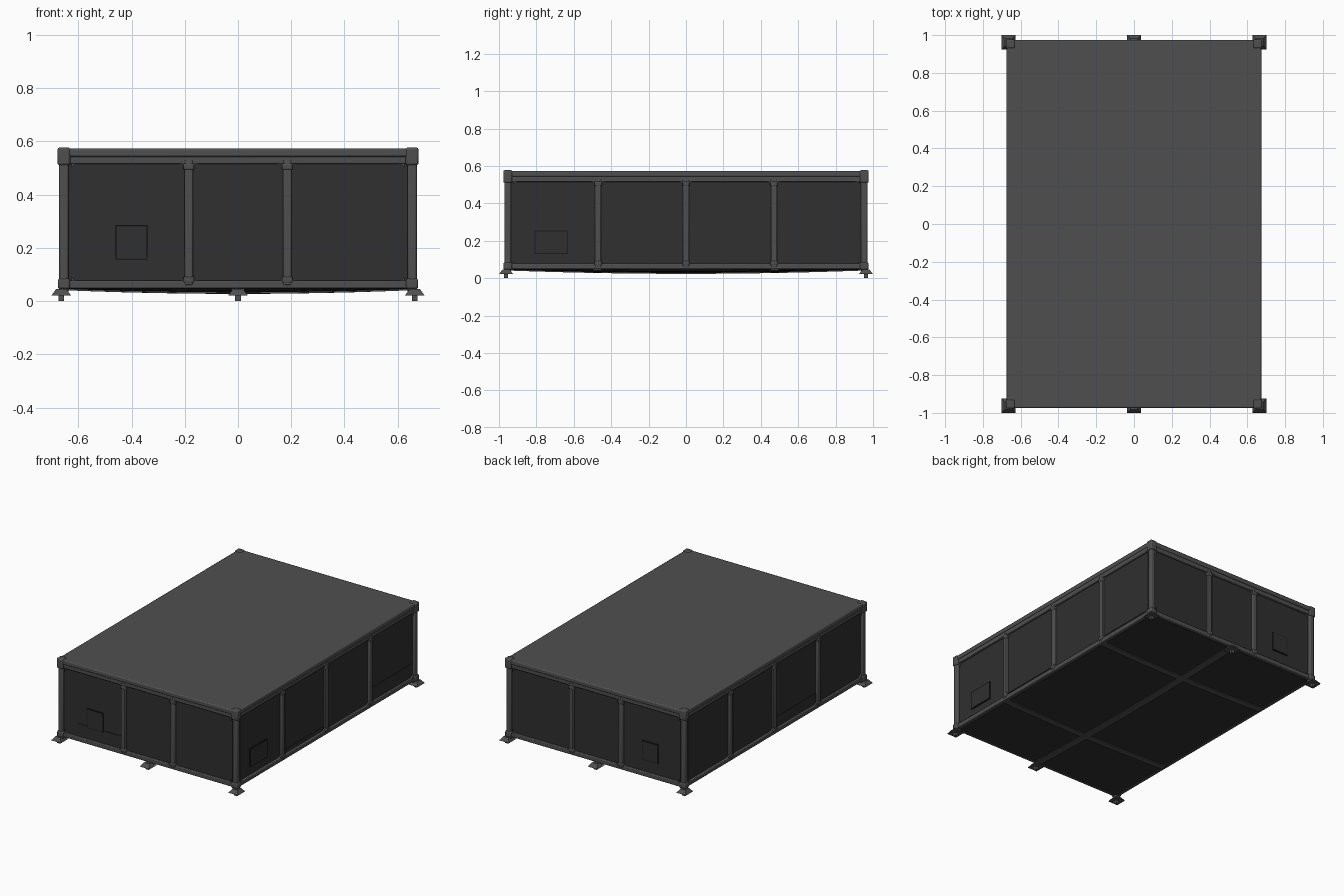
import bpy, bmesh, math
from mathutils import Matrix, Vector

if "Cube" in bpy.data.objects:
    bpy.data.objects.remove(bpy.data.objects["Cube"])

HX, HY = 0.655, 0.953          # wall panel planes


def material(name, v):
    m = bpy.data.materials.new(name)
    m.diffuse_color = (v, v, v, 1)
    m.use_nodes = True
    m.node_tree.nodes["Principled BSDF"].inputs["Base Color"].default_value = m.diffuse_color
    return m


FRAME = material("frame grey", 0.078)
PANEL = material("panel charcoal", 0.029)
SEAM = material("seam black", 0.012)


def box(bm, x0, x1, y0, y1, z0, z1):
    c = Vector(((x0 + x1) / 2, (y0 + y1) / 2, (z0 + z1) / 2))
    s = Matrix.Diagonal((abs(x1 - x0), abs(y1 - y0), abs(z1 - z0), 1))
    return bmesh.ops.create_cube(bm, size=1, matrix=Matrix.Translation(c) @ s)["verts"]


def wall_point(side, u, d, z):
    """u runs along the wall, d is the distance outwards from the panel."""
    return {"front": (u, -HY - d, z), "back": (u, HY + d, z),
            "right": (HX + d, u, z), "left": (-HX - d, u, z)}[side]


def wall_box(bm, side, u0, u1, z0, z1, d0, d1):
    a, b = wall_point(side, u0, d0, z0), wall_point(side, u1, d1, z1)
    box(bm, a[0], b[0], a[1], b[1], a[2], b[2])


def finish(bm, name, mat, bevel=0.0, smooth=False):
    bmesh.ops.recalc_face_normals(bm, faces=bm.faces)
    me = bpy.data.meshes.new(name)
    bm.to_mesh(me)
    bm.free()
    ob = bpy.data.objects.new(name, me)
    bpy.context.collection.objects.link(ob)
    me.materials.append(mat)
    if bevel:
        m = ob.modifiers.new("bevel", "BEVEL")
        m.width, m.segments, m.limit_method = bevel, 2, "ANGLE"
    if smooth:
        bpy.ops.object.select_all(action="DESELECT")
        ob.select_set(True)
        bpy.context.view_layer.objects.active = ob
        bpy.ops.object.shade_smooth_by_angle(angle=math.radians(40))
    return ob


SIDES = {"front": (-0.64, -0.185, 0.185, 0.64), "back": (-0.64, -0.185, 0.185, 0.64),
         "right": (-0.94, -0.47, 0, 0.47, 0.94), "left": (-0.94, -0.47, 0, 0.47, 0.94)}

for side, posts in SIDES.items():
    # recessed wall panel
    bm = bmesh.new()
    end = HX if side in ("front", "back") else HY
    wall_box(bm, side, -end, end, 0.055, 0.55, -0.015, 0)
    finish(bm, side + "_panel", PANEL)

    # rails and upright dividers
    bm = bmesh.new()
    wall_box(bm, side, -end, end, 0.048, 0.078, -0.015, 0.014)
    wall_box(bm, side, -end, end, 0.515, 0.548, -0.015, 0.014)
    for u in posts[1:-1]:
        wall_box(bm, side, u - 0.016, u + 0.016, 0.06, 0.53, -0.01, 0.016)
        for z in (0.08, 0.505):
            wall_box(bm, side, u - 0.02, u + 0.02, z - 0.012, z + 0.012, -0.01, 0.018)
    finish(bm, side + "_rails_and_posts", FRAME, 0.005, True)

    # rounded gussets in the corners of every opening
    bm = bmesh.new()
    r = 0.022
    for a, b in zip(posts, posts[1:]):
        for u, su in ((a + 0.014, 1), (b - 0.014, -1)):
            for z, sz in ((0.077, 1), (0.516, -1)):
                prof = [(u, z)]
                for i in range(5):
                    t = math.pi / 2 * i / 4
                    prof.append((u + su * r * (1 - math.cos(t)),
                                 z + sz * r * (1 - math.sin(t))))
                f = bm.faces.new([bm.verts.new(wall_point(side, p, 0.012, q)) for p, q in prof])
                e = bmesh.ops.extrude_face_region(bm, geom=[f])["geom"]
                move = Vector(wall_point(side, 0, 0, 0)) - Vector(wall_point(side, 0, 0.014, 0))
                bmesh.ops.translate(bm, vec=move,
                                    verts=[v for v in e if isinstance(v, bmesh.types.BMVert)])
    finish(bm, side + "_corner_gussets", FRAME)

# roof slab with a rounded lip
bm = bmesh.new()
box(bm, -0.674, 0.674, -0.974, 0.974, 0.542, 0.573)
finish(bm, "roof", FRAME, 0.007, True)

# corner posts with collars and caps
bm = bmesh.new()
for sx in (-1, 1):
    for sy in (-1, 1):
        for z0, z1, h in ((0.03, 0.57, 0.018), (0.045, 0.085, 0.023),
                          (0.51, 0.577, 0.024)):
            x, y = sx * 0.654, sy * 0.953
            box(bm, x - h, x + h, y - h, y + h, z0, z1)
finish(bm, "corner_posts", FRAME, 0.008, True)

# flared feet with short pins, at the corners and mid ends
bm = bmesh.new()
for x in (-0.664, 0, 0.664):
    for sy in (-1, 1):
        y = sy * 0.962
        base = box(bm, x - 0.037, x + 0.037, y - 0.038, y + 0.038, 0.021, 0.046)
        for v in base:
            if v.co.z > 0.04:
                v.co.x = x + (v.co.x - x) * 0.5
                v.co.y = y + (v.co.y - y) * 0.5
        box(bm, x - 0.011, x + 0.011, y - 0.011, y + 0.011, 0, 0.03)
finish(bm, "feet", FRAME)


def sag(x, y):
    return 0.018 * (1 - (x / 0.66) ** 2) * (1 - (y / 0.96) ** 2)


def floor_sheet(name, x0, x1, y0, y1, low, high, mat):
    bm = bmesh.new()
    box(bm, x0, x1, y0, y1, low, high)
    bmesh.ops.subdivide_edges(bm, edges=bm.edges[:], cuts=11, use_grid_fill=True)
    for v in bm.verts:
        v.co.z -= sag(v.co.x, v.co.y)
    finish(bm, name, mat, 0, True)


# sagging floor and its support straps
floor_sheet("floor", -0.645, 0.645, -0.945, 0.945, 0.046, 0.056, PANEL)
floor_sheet("long_floor_beam", -0.024, 0.024, -0.95, 0.95, 0.041, 0.048, FRAME)
for n, y in (("front", -0.475), ("back", 0.475)):
    floor_sheet(n + "_floor_beam", -0.65, 0.65, y - 0.022, y + 0.022, 0.041, 0.048, FRAME)

# small access hatches with dark seams, and loose lower plates
for side, u0, u1, z0, z1 in (("front", -0.46, -0.34, 0.155, 0.285),
                             ("back", -0.46, -0.34, 0.155, 0.285),
                             ("right", -0.81, -0.63, 0.13, 0.255)):
    bm = bmesh.new()
    wall_box(bm, side, u0, u1, z0, z1, -0.002, 0.006)
    finish(bm, side + "_hatch_seam", SEAM)
    bm = bmesh.new()
    wall_box(bm, side, u0 + 0.005, u1 - 0.005, z0 + 0.005, z1 - 0.005, 0, 0.008)
    finish(bm, side + "_hatch", PANEL)
for side, u0, u1, z0, z1 in (("front", -0.54, -0.20, 0.10, 0.165),
                             ("right", 0.50, 0.925, 0.09, 0.17),
                             ("right", -0.45, -0.02, 0.09, 0.105),
                             ("left", -0.45, -0.02, 0.09, 0.15)):
    bm = bmesh.new()
    wall_box(bm, side, u0, u1, z0, z1, -0.002, 0.004)
    finish(bm, side + "_lower_plate", PANEL)
